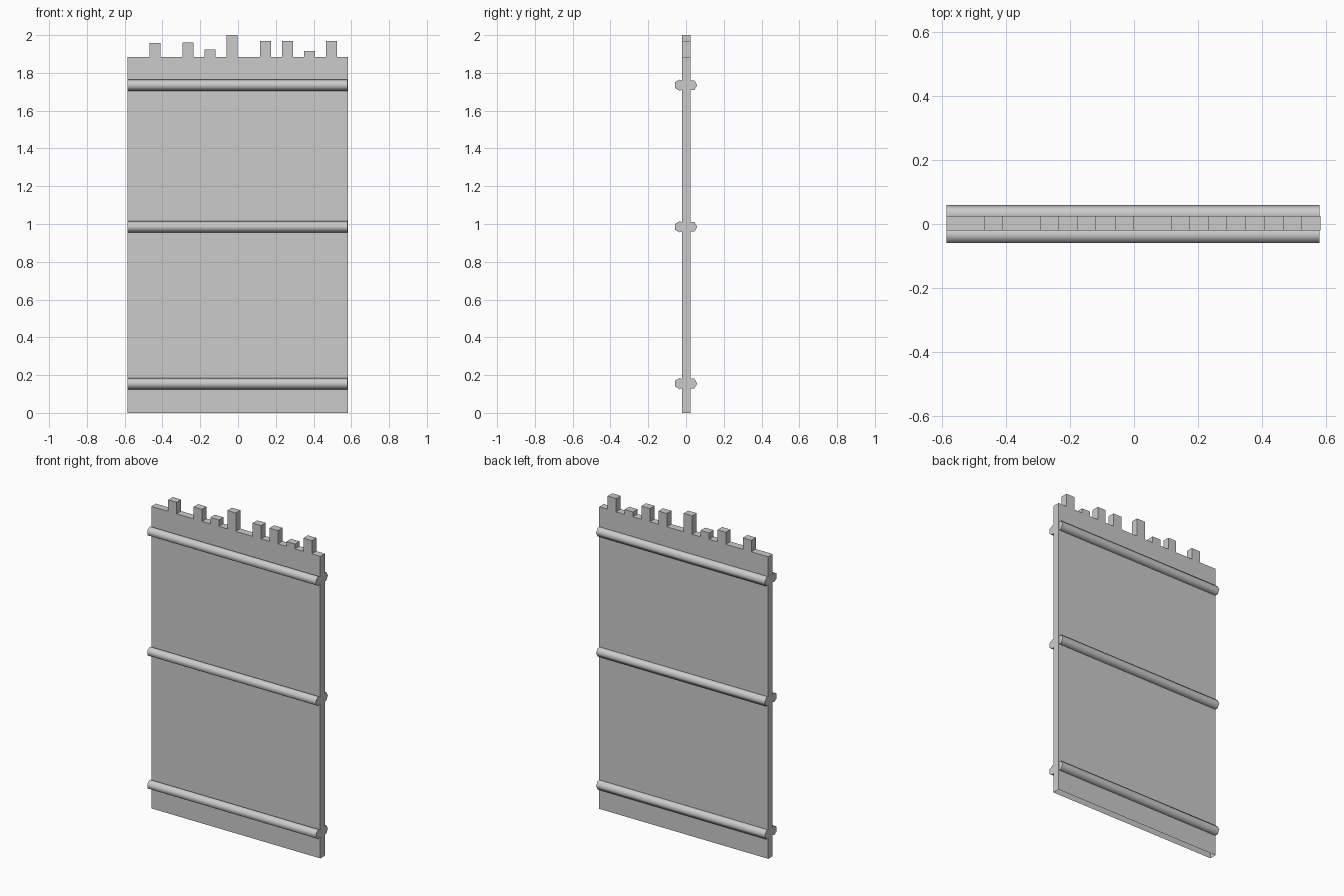
import bpy, bmesh, math
from mathutils import Matrix

if "Cube" in bpy.data.objects:
    bpy.data.objects.remove(bpy.data.objects["Cube"])

X0, X1 = -0.585, 0.582          # panel ends
Y0, Y1 = -0.02, 0.025           # panel faces
TOP = 1.885
N = 20                          # plank columns along the panel
STEP = (X1 - X0) / N


def make_object(name, bm):
    bmesh.ops.recalc_face_normals(bm, faces=bm.faces)
    mesh = bpy.data.meshes.new(name)
    bm.to_mesh(mesh)
    bm.free()
    ob = bpy.data.objects.new(name, mesh)
    bpy.context.collection.objects.link(ob)
    return ob


# Fence panel: one outline with uneven plank stubs along the top edge
stubs = {2: 1.957, 5: 1.96, 7: 1.925, 9: 2.0, 12: 1.968, 14: 1.968, 16: 1.915, 18: 1.968}
outline = [(X0, 0), (X0, TOP)]
for col, height in stubs.items():
    a, b = X0 + col * STEP, X0 + (col + 1) * STEP
    outline += [(a, TOP), (a, height), (b, height), (b, TOP)]
outline += [(X1, TOP), (X1, 0)]

bm = bmesh.new()
face = bm.faces.new([bm.verts.new((x, Y0, z)) for x, z in outline])
ext = bmesh.ops.extrude_face_region(bm, geom=[face], use_keep_orig=True)
bmesh.ops.translate(bm, vec=(0, Y1 - Y0, 0),
                    verts=[g for g in ext["geom"] if isinstance(g, bmesh.types.BMVert)])
bmesh.ops.recalc_face_normals(bm, faces=bm.faces)
# The underside rests on the ground and is left open
under = [f for f in bm.faces if all(v.co.z < 1e-5 for v in f.verts)]
bmesh.ops.delete(bm, geom=under, context='FACES_ONLY')
make_object("fence_panel", bm)


# Rails: six-sided poles, flat side out at the front, corner out at the back
def rail(name, y, z, turn):
    bm = bmesh.new()
    bmesh.ops.create_cone(bm, cap_ends=True, segments=6, radius1=0.03, radius2=0.03,
                          depth=1.164, matrix=Matrix.Translation((-0.003, y, z))
                          @ Matrix.Rotation(turn, 4, 'X')
                          @ Matrix.Rotation(math.pi / 2, 4, 'Y'))
    for f in bm.faces:
        f.smooth = len(f.verts) == 4
    for e in bm.edges:
        e.smooth = all(len(f.verts) == 4 for f in e.link_faces)
    return make_object(name, bm)


# Pole corners start on the y axis or z axis depending on the turn
for level, z in (("lower", 0.155), ("middle", 0.985), ("upper", 1.735)):
    rail(f"{level}_front_rail", -0.033, z, math.pi / 2)
    rail(f"{level}_back_rail", 0.0295, z, 0)
